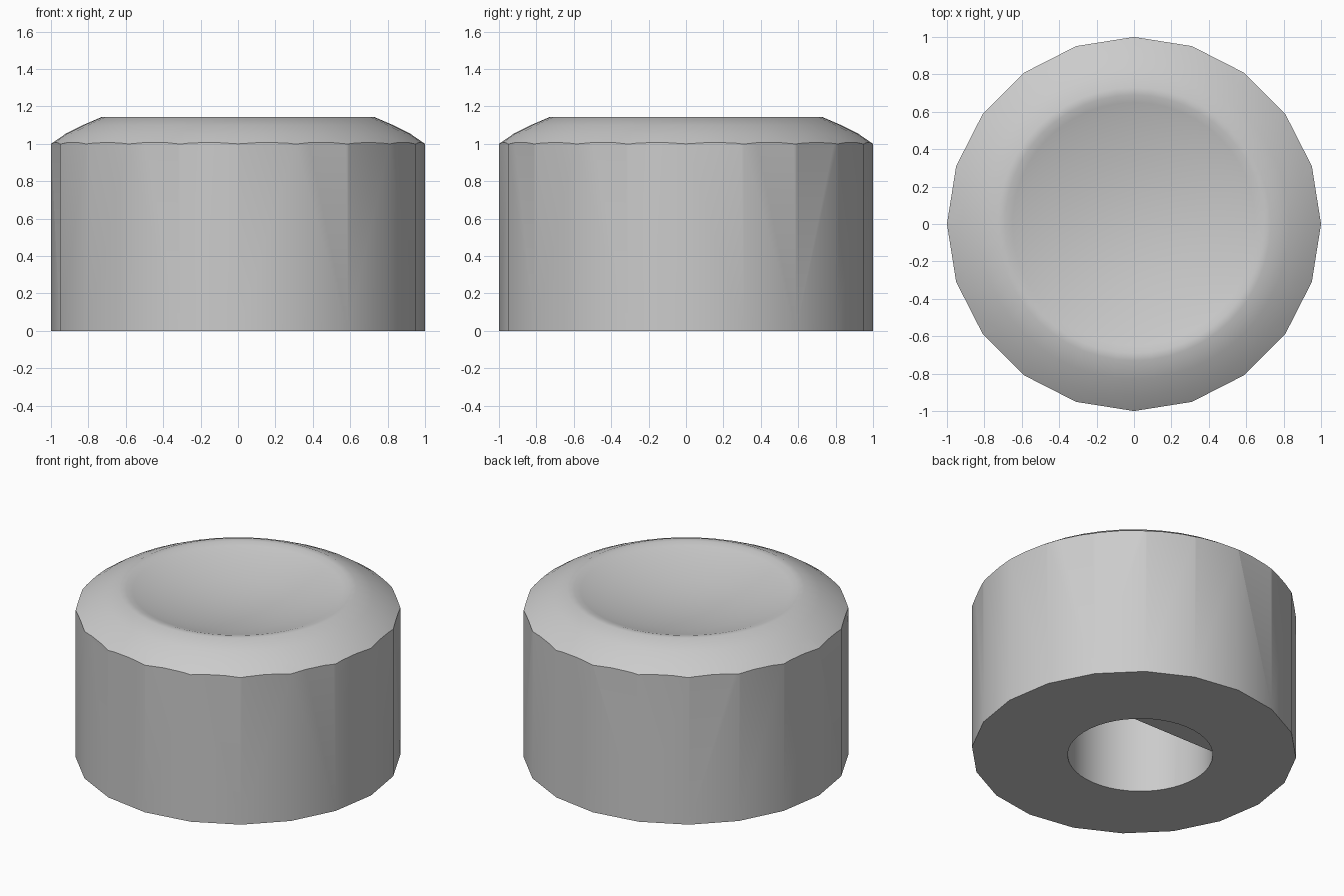
import bpy, bmesh, math
from mathutils import Matrix, Vector

default = bpy.data.objects.get("Cube")
if default:
    bpy.data.objects.remove(default, do_unlink=True)

grey = bpy.data.materials.new("light grey")
grey.use_nodes = True
grey.diffuse_color = (0.6, 0.6, 0.6, 1)
grey.node_tree.nodes["Principled BSDF"].inputs["Base Color"].default_value = (0.6, 0.6, 0.6, 1)


def add_object(name, bm):
    bmesh.ops.recalc_face_normals(bm, faces=bm.faces)
    mesh = bpy.data.meshes.new(name)
    bm.to_mesh(mesh)
    bm.free()
    mesh.materials.append(grey)
    obj = bpy.data.objects.new(name, mesh)
    bpy.context.collection.objects.link(obj)
    return obj


def cylinder(name, radius, sides, low, high, x=0.0):
    bm = bmesh.new()
    bmesh.ops.create_cone(bm, cap_ends=True, segments=sides, radius1=radius, radius2=radius,
                          depth=high - low, matrix=Matrix.Translation((x, 0, (low + high) / 2)))
    return add_object(name, bm)


def lathe(name, profile, sides):
    bm = bmesh.new()
    verts = [bm.verts.new((r, 0, z)) for r, z in profile]
    edges = [bm.edges.new(pair) for pair in zip(verts, verts[1:])]
    bmesh.ops.spin(bm, geom=verts + edges, cent=(0, 0, 0), axis=(0, 0, 1),
                   angle=math.tau, steps=sides, use_duplicate=False)
    bmesh.ops.remove_doubles(bm, verts=bm.verts, dist=0.0005)
    return add_object(name, bm)


def combine(target, tool, operation):
    tool.hide_render = True
    mod = target.modifiers.new("cut", 'BOOLEAN')
    mod.object, mod.operation, mod.solver = tool, operation, 'EXACT'
    bpy.context.view_layer.objects.active = target
    bpy.ops.object.modifier_apply(modifier=mod.name)
    bpy.data.objects.remove(tool, do_unlink=True)


# Faceted grip, trimmed by a domed top with a shallow finger dish
knob = cylinder("knob_body", 1.0, 20, 0, 1.3)
dish = [(r, 1.034 + 0.225 * r * r) for r in (0, 0.16, 0.32, 0.48, 0.58, 0.65)]
dome = [(0.69, 1.142), (0.73, 1.143), (0.83, 1.1), (0.92, 1.055), (1.0, 1.0), (1.1, 0.925)]
top = lathe("domed_top", dish + dome + [(1.2, 0.84), (1.2, -0.2), (0, -0.2)], 48)
combine(knob, top, 'INTERSECT')

# Shaft hole with a flat that starts a little way inside
hole = cylinder("shaft_hole", 0.447, 48, -0.1, 0.8, x=-0.05)
bm = bmesh.new()
bmesh.ops.create_cube(bm, size=1)
bmesh.ops.scale(bm, vec=Vector((1.4, 0.5, 1.0)), verts=bm.verts)
bmesh.ops.translate(bm, vec=Vector((0, 0.475, 0.57)), verts=bm.verts)
combine(hole, add_object("shaft_flat", bm), 'DIFFERENCE')
combine(knob, hole, 'DIFFERENCE')

# Smooth shading with crisp edges
bpy.ops.object.select_all(action='DESELECT')
knob.select_set(True)
bpy.context.view_layer.objects.active = knob
bpy.ops.object.shade_smooth_by_angle(angle=math.radians(30))
